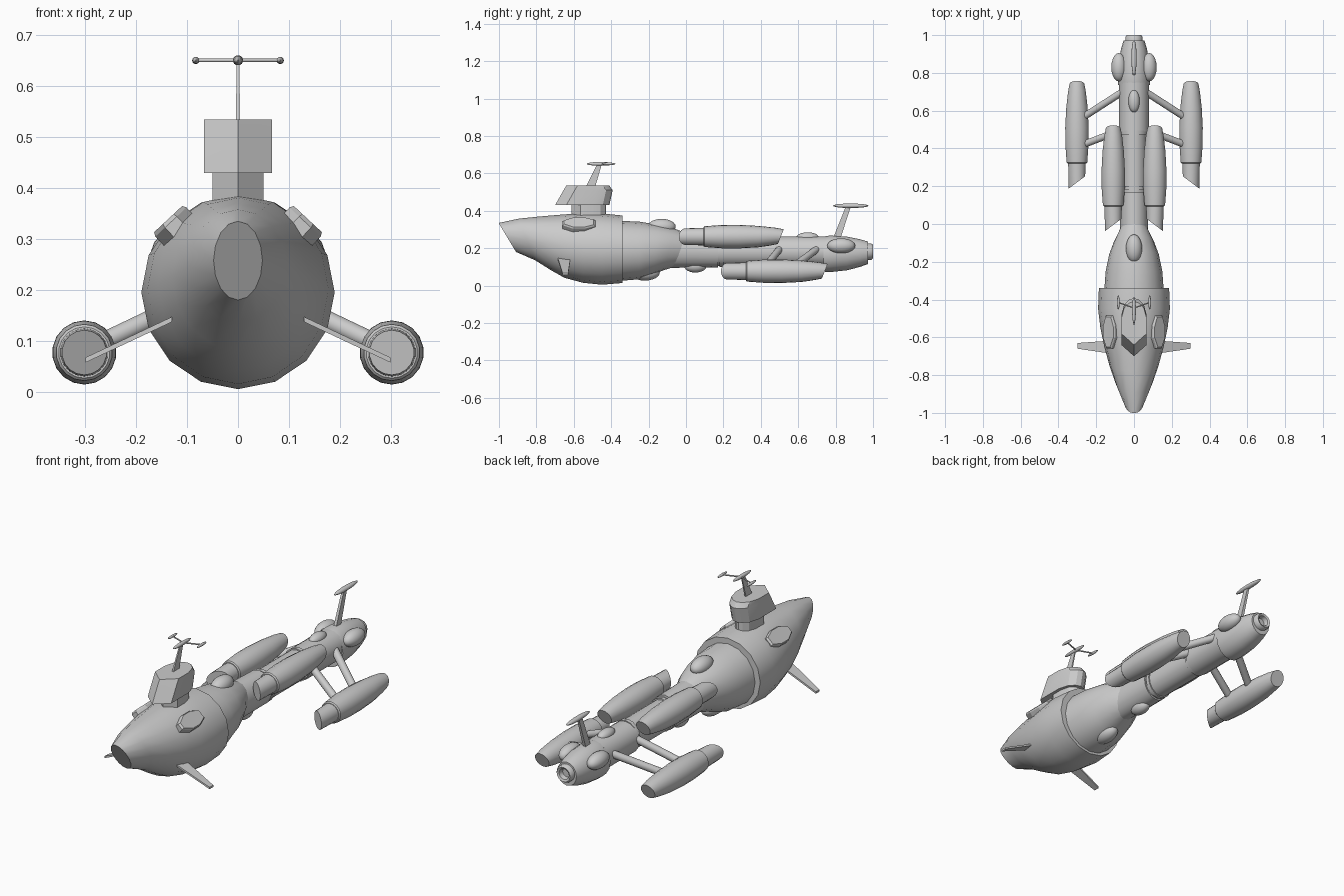
import bpy, bmesh, math
from mathutils import Vector, Matrix

cube = bpy.data.objects.get("Cube")
if cube:
    bpy.data.objects.remove(cube)

grey = bpy.data.materials.new("hull grey")
grey.use_nodes = True
tone = (0.6, 0.6, 0.6, 1)
grey.diffuse_color = tone
grey.node_tree.nodes["Principled BSDF"].inputs["Base Color"].default_value = tone


def finish(name, bm, smooth=35):
    bmesh.ops.recalc_face_normals(bm, faces=bm.faces)
    mesh = bpy.data.meshes.new(name)
    bm.to_mesh(mesh)
    bm.free()
    obj = bpy.data.objects.new(name, mesh)
    bpy.context.collection.objects.link(obj)
    mesh.materials.append(grey)
    if smooth:
        bpy.ops.object.select_all(action='DESELECT')
        obj.select_set(True)
        bpy.context.view_layer.objects.active = obj
        bpy.ops.object.shade_smooth_by_angle(angle=math.radians(smooth))
    return obj


def skin(name, rings, smooth=35):
    """Bridge equal point rings and cap both ends."""
    bm = bmesh.new()
    loops = [[bm.verts.new(p) for p in ring] for ring in rings]
    n = len(loops[0])
    for a, b in zip(loops, loops[1:]):
        for i in range(n):
            j = (i + 1) % n
            bm.faces.new((a[i], a[j], b[j], b[i]))
    bm.faces.new(loops[0])
    bm.faces.new(loops[-1])
    return finish(name, bm, smooth)


def loft(name, sections, n=16, cx=0.0):
    """Sections: y, half width, bottom z, top z, lean along z, lean along x."""
    rings = []
    for y, w, lo, hi, *lean in sections:
        lz, lx = (lean + [0, 0])[:2]
        ring = []
        for i in range(n):
            a = math.tau * i / n
            dx, dz = w * math.sin(a), (hi - lo) / 2 * math.cos(a)
            ring.append((cx + dx, y + lz * dz + lx * dx, (lo + hi) / 2 + dz))
        rings.append(ring)
    return skin(name, rings)


def blob(name, at, radii):
    bm = bmesh.new()
    bmesh.ops.create_uvsphere(bm, u_segments=20, v_segments=12, radius=1)
    bmesh.ops.transform(bm, matrix=Matrix.Translation(at) @ Matrix.Diagonal((*radii, 1)), verts=bm.verts)
    return finish(name, bm)


def rod(name, a, b, r):
    a, b = Vector(a), Vector(b)
    bm = bmesh.new()
    bmesh.ops.create_cone(bm, cap_ends=True, segments=14, radius1=r, radius2=r, depth=(b - a).length)
    turn = (b - a).to_track_quat('Z', 'Y').to_matrix().to_4x4()
    bmesh.ops.transform(bm, matrix=Matrix.Translation((a + b) / 2) @ turn, verts=bm.verts)
    return finish(name, bm)


def mast(name, y0, y1, z0, y2, y3, z1, half):
    ring = lambda a, b, z, h: [(-h, a, z), (h, a, z), (h, b, z), (-h, b, z)]
    return skin(name, [ring(y0, y1, z0, half), ring(y2, y3, z1, half * 0.7)], 0)


# Main hull, rear hull and neck
loft("front_hull", [
    (-.955, .048, .18, .335, -.6), (-.85, .095, .135, .358, -.4),
    (-.75, .13, .082, .37, -.2), (-.65, .157, .042, .381), (-.55, .178, .015, .387),
    (-.45, .19, .005, .386), (-.34, .186, .014, .375)])
loft("rear_hull", [
    (-.36, .158, .025, .347), (-.25, .15, .034, .342), (-.16, .131, .06, .325, .1),
    (-.09, .105, .083, .305, .25), (-.03, .075, .1, .28, .35)])
loft("neck_front", [(-.12, .075, .095, .285), (.17, .075, .097, .275)])
loft("neck_middle", [(.16, .068, .105, .262), (.52, .068, .105, .262)])
loft("neck_rear", [(.49, .08, .1, .264), (.75, .08, .1, .264)])
for i, y in enumerate((.18, .475)):
    loft(f"neck_ring_{i + 1}", [(y, .074, .1, .269), (y + .02, .074, .1, .269)])

# Tail pod with a hollow nozzle
loft("tail_pod", [
    (.735, .084, .075, .262), (.77, .085, .072, .268), (.86, .08, .082, .262),
    (.93, .068, .1, .248), (.972, .055, .115, .236)])
loft("tail_nozzle", [
    (.96, .045, .138, .226), (.99, .045, .138, .226), (1, .038, .145, .219),
    (.995, .028, .155, .209), (.965, .022, .161, .203)], 20)

# Domes along the spine and belly
blob("hull_top_dome", (0, -.13, .315), (.043, .075, .042))
blob("hull_belly_dome", (0, -.22, .07), (.045, .08, .043))
blob("neck_belly_dome", (0, .05, .105), (.035, .06, .035))
blob("neck_top_dome", (0, .65, .258), (.03, .06, .027))

# Command tower
def plan(front, side, back, z):
    half = [(.067, side), (.067, back - .09), (.052, back - .035), (.025, back - .008)]
    right = [(x, y, z) for x, y in half]
    return [(0, front, z)] + right + [(0, back, z)] + [(-x, y, z) for x, y, z in reversed(right)]


skin("tower_head", [plan(-.7, -.64, -.41, .43), plan(-.655, -.595, -.392, .51),
                    plan(-.64, -.58, -.41, .535)], 25)
skin("tower_neck", [[(x * .75, y * .8 - .1, z) for x, y, _ in plan(-.64, -.58, -.41, 0)]
                    for z in (.36, .44)], 25)

# Tower antenna: mast, spindle and crossbar
mast("tower_mast", -.535, -.485, .53, -.475, -.45, .65, .004)
blob("tower_spindle", (0, -.457, .651), (.01, .073, .01))
for side, word in ((1, "left"), (-1, "right")):
    rod(f"{word}_crossbar", (0, -.445, .651), (side * .083, -.415, .651), .0035)
    blob(f"{word}_crossbar_tip", (side * .083, -.415, .651), (.007, .038, .007))

# Tail antenna
mast("tail_mast", .785, .825, .25, .855, .882, .425, .008)
blob("tail_spindle", (0, .88, .427), (.014, .095, .012))

# Paired parts
for s, word in ((1, "left"), (-1, "right")):
    # Angled sensor housing on the hull shoulder
    out, across = Vector((s * .68, 0, .73)), Vector((s * .73, 0, -.68))
    base = Vector((s * .11, -.57, .31))
    outline = [(-.09, .016), (-.035, .042), (.03, .042), (.085, .022)]
    outline += [(y, -w) for y, w in reversed(outline)]
    skin(f"{word}_sensor", [[base + out * h + across * w * k + Vector((0, y * k, 0))
                             for y, w in outline] for h, k in ((-.04, 1), (.032, 1), (.04, .9))], 0)

    # Swept chin fin
    rings = []
    for x, z, front, back in ((.13, .142, -.685, -.618), (.3, .062, -.66, -.63)):
        rings.append([(s * x, front, z - .005), (s * x, back, z - .005),
                      (s * x, back, z + .005), (s * x, front, z + .005)])
    skin(f"{word}_fin", rings, 0)

    # Engine pods: stepped slim intake at the front, slanted tail
    for kind, cx, cz, y0, length, r in (("upper", .11, .262, -.005, .52, .063),
                                       ("outer", .302, .077, .22, .53, .063)):
        def cut(t, k, lz=0, lx=0):
            return (y0 + t * length, r * k, cz - r * k, cz + r * k, lz, lx * s)
        loft(f"{word}_{kind}_intake", [cut(0, .7, 0, -.75), cut(.25, .76)], 18, s * cx)
        loft(f"{word}_{kind}_pod", [
            cut(.19, .8), cut(.2, .88), cut(.38, .99), cut(.55, 1), cut(.75, .91),
            cut(.9, .76, .3), cut(.985, .62, .4)], 18, s * cx)

    # Pylons to the outer pod
    for label, inner, outer in (("front", .5, .42), ("rear", .7, .565)):
        rod(f"{word}_{label}_pylon", (s * .06, inner, .195), (s * .27, outer, .095), .019)

    # Bulge on the side of the tail pod
    blob(f"{word}_tail_bulge", (s * .08, .83, .213), (.04, .075, .04))
